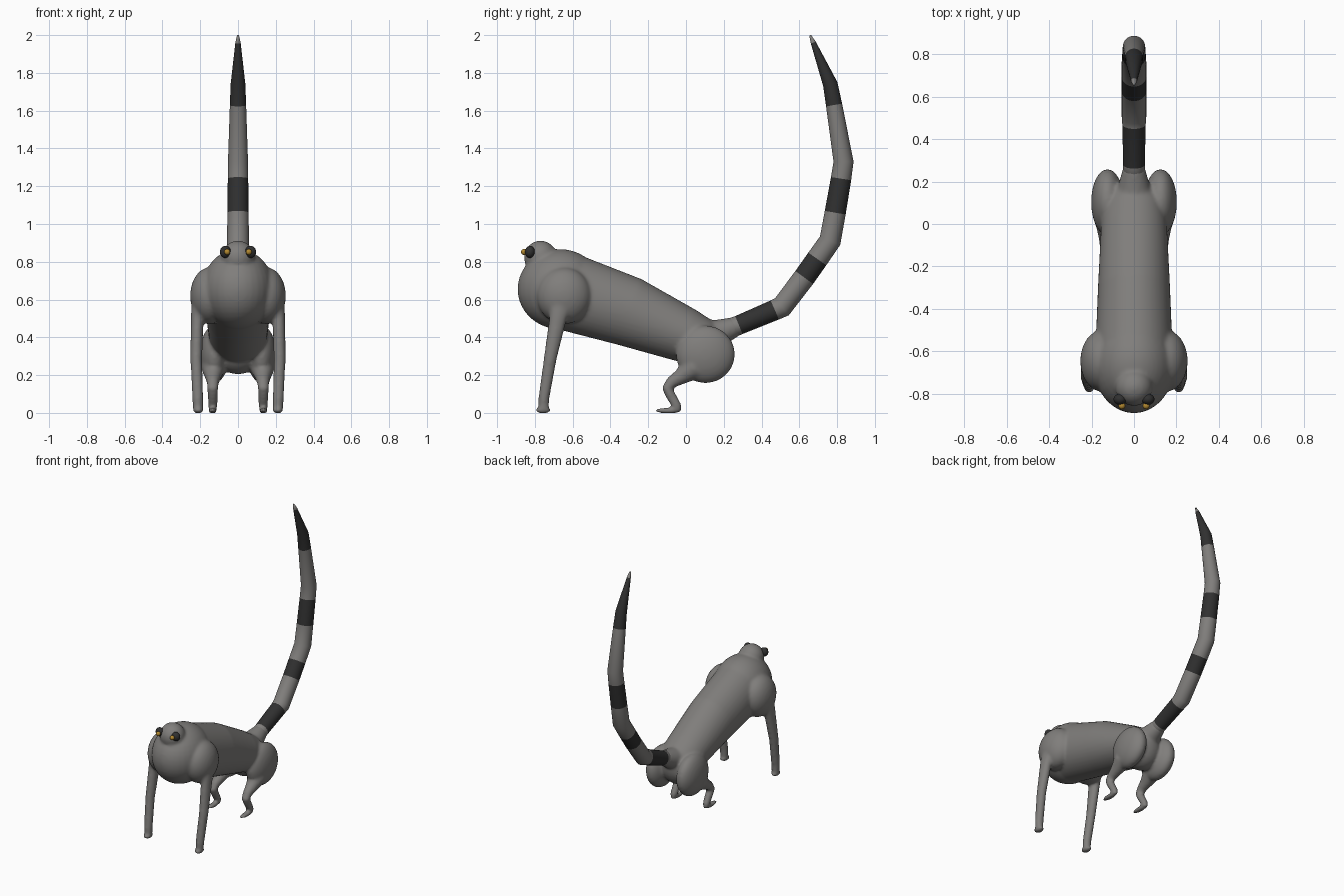
import bpy, bmesh, math
from mathutils import Vector, Matrix

if "Cube" in bpy.data.objects:
    bpy.data.objects.remove(bpy.data.objects["Cube"])


def material(name, rgb):
    m = bpy.data.materials.new(name)
    m.diffuse_color = (*rgb, 1)
    m.use_nodes = True
    m.node_tree.nodes["Principled BSDF"].inputs["Base Color"].default_value = m.diffuse_color
    return m


GREY = material("grey fur", (0.215, 0.208, 0.2))
DARK = material("dark fur", (0.03, 0.03, 0.03))
GOLD = material("gold eye", (0.45, 0.25, 0.03))


def ball(bm, centre, radii):
    mat = Matrix.Translation(centre) @ Matrix.Diagonal((*radii, 1))
    bmesh.ops.create_uvsphere(bm, u_segments=32, v_segments=20, radius=1, matrix=mat)


def loft(bm, stations, mats=None, sides=24):
    """Tube through stations (x, y, z, side radius, other radius)."""
    pts = [Vector(s[:3]) for s in stations]
    rings = []
    for i, s in enumerate(stations):
        a, b = pts[max(i - 1, 0)], pts[min(i + 1, len(pts) - 1)]
        t = Vector((0, 0, 0))
        if i > 0:
            t += (pts[i] - a).normalized()
        if i < len(pts) - 1:
            t += (b - pts[i]).normalized()
        t.normalize()
        u = (Vector((1, 0, 0)) - t * t.x).normalized()
        v = t.cross(u)
        rings.append([bm.verts.new(pts[i] + u * s[3] * math.cos(k * math.tau / sides)
                                   + v * s[4] * math.sin(k * math.tau / sides))
                      for k in range(sides)])
    faces = []
    for i in range(len(rings) - 1):
        for k in range(sides):
            j = (k + 1) % sides
            f = bm.faces.new((rings[i][k], rings[i][j], rings[i + 1][j], rings[i + 1][k]))
            f.material_index = mats[i] if mats else 0
            faces.append(f)
    faces.append(bm.faces.new(rings[0][::-1]))
    faces.append(bm.faces.new(rings[-1]))
    bmesh.ops.recalc_face_normals(bm, faces=faces)


def finish(bm, name, mats):
    me = bpy.data.meshes.new(name)
    for f in bm.faces:
        f.smooth = True
    bm.to_mesh(me)
    bm.free()
    for m in mats:
        me.materials.append(m)
    ob = bpy.data.objects.new(name, me)
    bpy.context.collection.objects.link(ob)
    return ob


# body: tapered trunk with chest, head and hip masses
bm = bmesh.new()
loft(bm, [(0, -0.67, 0.655, 0.185, 0.208), (0, -0.3, 0.535, 0.17, 0.185),
          (0, 0.0, 0.41, 0.155, 0.145), (0, 0.1, 0.375, 0.14, 0.12)], sides=40)
ball(bm, (0, -0.667, 0.655), (0.19, 0.225, 0.212))
ball(bm, (0, -0.77, 0.822), (0.088, 0.087, 0.09))
ball(bm, (0, 0.08, 0.355), (0.145, 0.13, 0.15))
# tail root
loft(bm, [(0, 0.08, 0.39, 0.11, 0.1), (0, 0.18, 0.425, 0.075, 0.072),
          (0, 0.27, 0.46, 0.05, 0.05)])

for s in (-1, 1):
    # shoulder, front leg and paw
    ball(bm, (s * 0.15, -0.645, 0.62), (0.103, 0.145, 0.15))
    loft(bm, [(s * x, y, z, r, r2) for x, y, z, r, r2 in (
        (0.2, -0.655, 0.6, 0.045, 0.07), (0.216, -0.678, 0.5, 0.034, 0.046),
        (0.221, -0.72, 0.28, 0.031, 0.034), (0.213, -0.752, 0.08, 0.029, 0.029),
        (0.211, -0.755, 0.01, 0.027, 0.027))])
    ball(bm, (s * 0.211, -0.757, 0.014), (0.029, 0.041, 0.017))
    # thigh, hind leg and foot
    ball(bm, (s * 0.125, 0.103, 0.31), (0.077, 0.156, 0.152))
    loft(bm, [(s * x, y, z, r, r) for x, y, z, r in (
        (0.13, 0.04, 0.24, 0.065), (0.132, -0.03, 0.19, 0.042),
        (0.133, -0.078, 0.16, 0.032), (0.134, -0.1, 0.13, 0.029),
        (0.134, -0.085, 0.1, 0.027), (0.134, -0.048, 0.035, 0.025),
        (0.134, -0.045, 0.012, 0.02))])
    ball(bm, (s * 0.134, -0.093, 0.012), (0.024, 0.073, 0.015))

body = finish(bm, "body_and_legs", [GREY])
rm = body.modifiers.new("blend", 'REMESH')
rm.mode = 'VOXEL'
rm.voxel_size = 0.01
rm.use_smooth_shade = True
sm = body.modifiers.new("soften", 'SMOOTH')
sm.factor = 0.5
sm.iterations = 6

# ringed tail: (y, z, radius, colour of the next segment)
tail = [(0.18, 0.425, 0.055, 0), (0.28, 0.465, 0.051, 1), (0.47, 0.545, 0.055, 0),
        (0.508, 0.562, 0.058, 0), (0.626, 0.717, 0.058, 1), (0.695, 0.815, 0.058, 0),
        (0.763, 0.912, 0.058, 0), (0.79, 1.06, 0.056, 1), (0.821, 1.24, 0.054, 0),
        (0.834, 1.33, 0.053, 0), (0.784, 1.63, 0.043, 1), (0.764, 1.74, 0.039, 1),
        (0.674, 1.96, 0.014, 0), (0.657, 2.0, 0.005, 0)]
bm = bmesh.new()
loft(bm, [(0, y, z, r, r) for y, z, r, _ in tail], [c for *_, c in tail], sides=32)
finish(bm, "ringed_tail", [GREY, DARK])

# eye patches and eyes
for name, mat, c, r in (("eye_patches", DARK, (0.066, -0.826, 0.852), (0.03, 0.026, 0.032)),
                        ("eyes", GOLD, (0.057, -0.857, 0.852), (0.016, 0.016, 0.016))):
    bm = bmesh.new()
    for s in (-1, 1):
        ball(bm, (s * c[0], c[1], c[2]), r)
    finish(bm, name, [mat])
